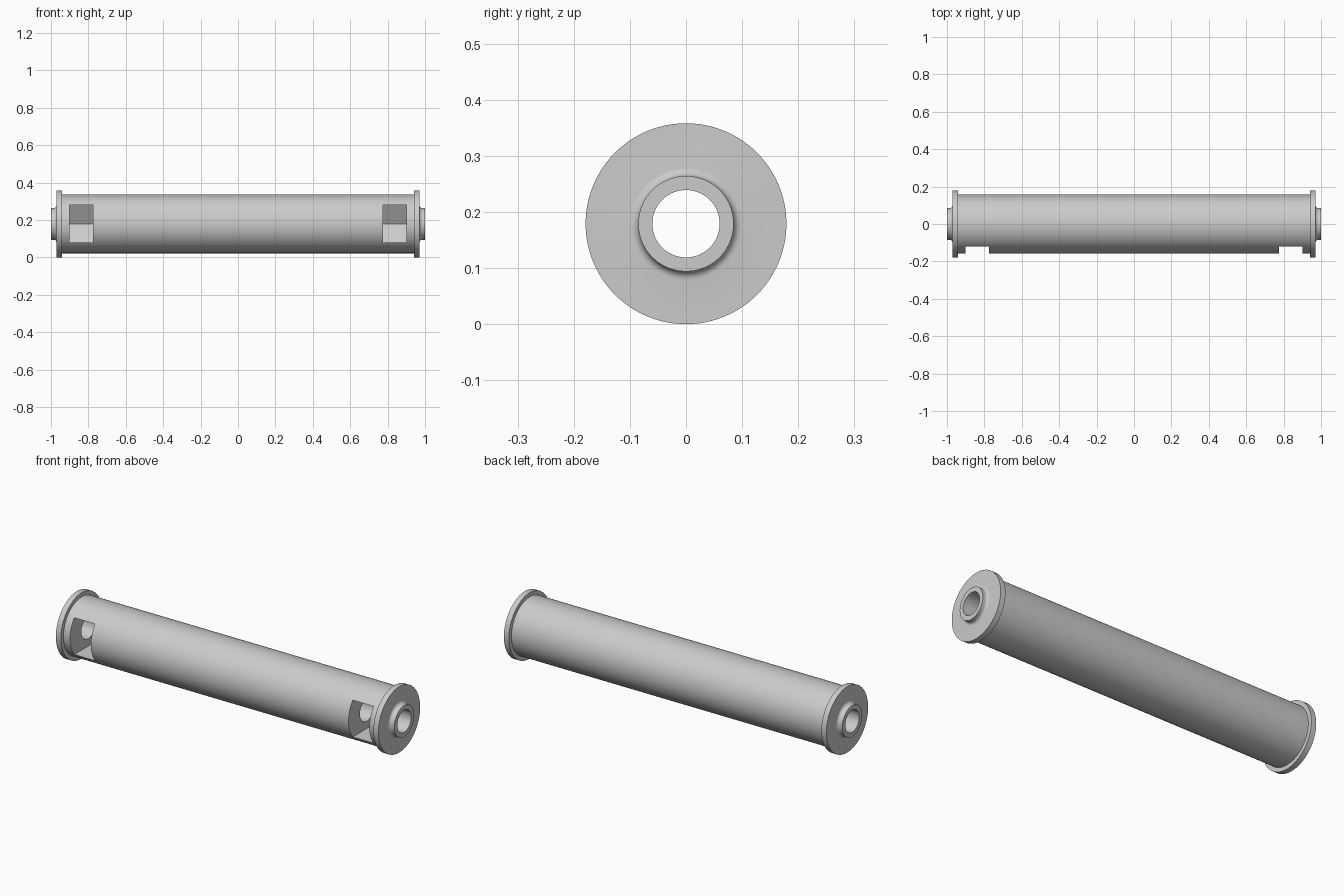
import bpy, bmesh, math
from mathutils import Matrix

cube = bpy.data.objects.get("Cube")
if cube:
    bpy.data.objects.remove(cube)

AXIS_Z = 0.179       # height of the roller axis
FLANGE_R, BODY_R, COLLAR_R, BORE_R = 0.179, 0.157, 0.085, 0.06
STEPS = 96

grey = bpy.data.materials.new("light grey")
grey.use_nodes = True
colour = (0.6, 0.6, 0.6, 1)
grey.diffuse_color = colour
grey.node_tree.nodes["Principled BSDF"].inputs["Base Color"].default_value = colour


def add_object(name, bm):
    bmesh.ops.recalc_face_normals(bm, faces=bm.faces)
    mesh = bpy.data.meshes.new(name)
    bm.to_mesh(mesh)
    bm.free()
    mesh.materials.append(grey)
    obj = bpy.data.objects.new(name, mesh)
    bpy.context.collection.objects.link(obj)
    return obj


def lathe(name, profile):
    """Turn a closed (x, radius) outline around the roller axis."""
    bm = bmesh.new()
    rings = []
    for i in range(STEPS):
        a = 2 * math.pi * i / STEPS
        rings.append([bm.verts.new((x, r * math.cos(a), AXIS_Z + r * math.sin(a)))
                      for x, r in profile])
    n = len(profile)
    for i in range(STEPS):
        here, there = rings[i], rings[(i + 1) % STEPS]
        for j in range(n):
            k = (j + 1) % n
            bm.faces.new((here[j], here[k], there[k], there[j]))
    return add_object(name, bm)


# Roller outline: body, flange, filleted collar, bore
fillet = 0.015
half = [(0.94, BODY_R), (0.94, FLANGE_R), (0.97, FLANGE_R)]
for i in range(7):
    a = math.pi / 2 * i / 6
    half.append((0.97 + fillet * (1 - math.cos(a)),
                 COLLAR_R + fillet * (1 - math.sin(a))))
half += [(1.0, COLLAR_R), (1.0, BORE_R)]
profile = half + [(-x, r) for x, r in reversed(half)]
roller = lathe("roller", profile)


# Nut pocket cutters: hexagonal at the back, open to the front
def pocket_cutter(name, x0, x1):
    h = 0.1
    corner = h / math.sqrt(3)
    outline = [(-0.3, -h), (corner, -h), (2 * corner, 0), (corner, h), (-0.3, h)]
    bm = bmesh.new()
    face = bm.faces.new([bm.verts.new((x0, y, AXIS_Z + z)) for y, z in outline])
    grown = bmesh.ops.extrude_face_region(bm, geom=[face])["geom"]
    verts = [v for v in grown if isinstance(v, bmesh.types.BMVert)]
    bmesh.ops.translate(bm, verts=verts, vec=(x1 - x0, 0, 0))
    obj = add_object(name, bm)
    obj.hide_render = True
    obj.hide_set(True)
    return obj


for side, x0, x1 in (("left", 0.775, 0.9), ("right", -0.9, -0.775)):
    cut = roller.modifiers.new(side + " pocket", "BOOLEAN")
    cut.operation = "DIFFERENCE"
    cut.solver = "EXACT"
    cut.object = pocket_cutter(side + "_pocket_cutter", x0, x1)

# Bake the cuts, drop the cutters, then smooth the round surfaces
bpy.context.view_layer.objects.active = roller
roller.select_set(True)
for mod in list(roller.modifiers):
    cutter = mod.object
    bpy.ops.object.modifier_apply(modifier=mod.name)
    bpy.data.objects.remove(cutter)
bpy.ops.object.shade_smooth_by_angle(angle=math.radians(30))
